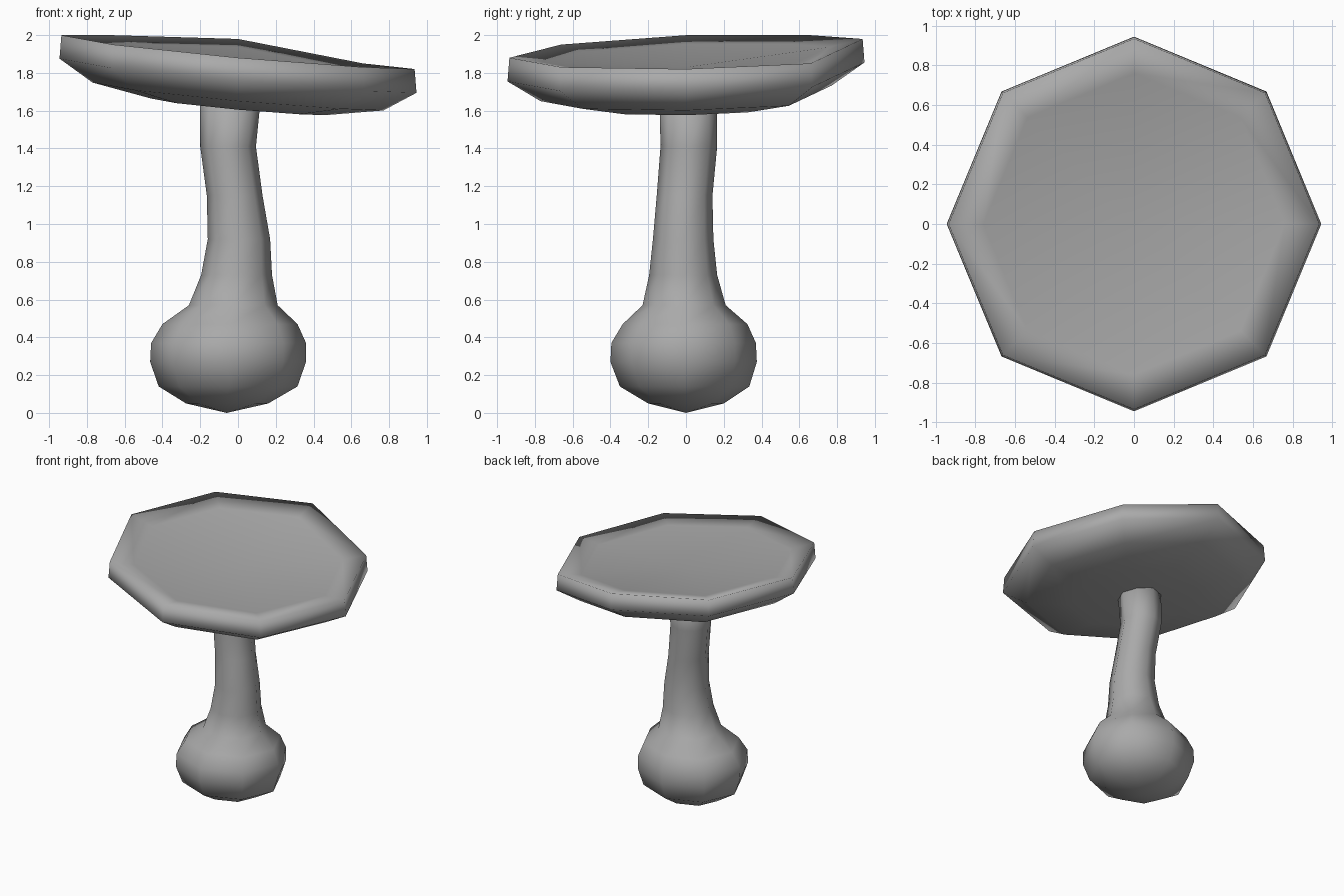
import bpy, bmesh
from math import cos, sin, tau

cube = bpy.data.objects.get("Cube")
if cube:
    bpy.data.objects.remove(cube)

SIDES = 8

mat = bpy.data.materials.new("mushroom grey")
mat.use_nodes = True
GREY = (0.4, 0.4, 0.4, 1)
mat.diffuse_color = GREY
mat.node_tree.nodes["Principled BSDF"].inputs["Base Color"].default_value = GREY


def loft(name, rings, start, end):
    """Skin eight-sided rings, closing both ends with a fan to a point."""
    bm = bmesh.new()
    loops = [[bm.verts.new(p) for p in ring] for ring in rings]
    for a, b in zip(loops, loops[1:]):
        for i in range(SIDES):
            j = (i + 1) % SIDES
            bm.faces.new((a[i], a[j], b[j], b[i]))
    for loop, tip in ((loops[0], start), (loops[-1], end)):
        v = bm.verts.new(tip)
        for i in range(SIDES):
            bm.faces.new((loop[i], loop[(i + 1) % SIDES], v))
    bmesh.ops.recalc_face_normals(bm, faces=bm.faces)
    mesh = bpy.data.meshes.new(name)
    bm.to_mesh(mesh)
    bm.free()
    mesh.materials.append(mat)
    for f in mesh.polygons:
        f.use_smooth = True
    obj = bpy.data.objects.new(name, mesh)
    bpy.context.collection.objects.link(obj)
    return obj


# Stem and bulb: z, left and right x, front and back y
stem_sections = [
    (0.05, -0.275, 0.16, -0.20, 0.20),
    (0.14, -0.42, 0.315, -0.35, 0.335),
    (0.27, -0.465, 0.36, -0.40, 0.375),
    (0.37, -0.46, 0.36, -0.395, 0.37),
    (0.47, -0.40, 0.315, -0.335, 0.325),
    (0.57, -0.26, 0.21, -0.23, 0.21),
    (0.73, -0.195, 0.18, -0.195, 0.165),
    (0.92, -0.16, 0.17, -0.175, 0.145),
    (1.15, -0.165, 0.13, -0.155, 0.14),
    (1.41, -0.20, 0.095, -0.135, 0.165),
    (1.66, -0.20, 0.12, -0.14, 0.165),
]


def stem_ring(z, x0, x1, y0, y1):
    return [((x0 + x1) / 2 + (x1 - x0) / 2 * cos(tau * i / SIDES),
             (y0 + y1) / 2 + (y1 - y0) / 2 * sin(tau * i / SIDES), z)
            for i in range(SIDES)]


loft("stem", [stem_ring(*s) for s in stem_sections],
     (-0.06, 0, 0), (-0.04, 0, 1.68))

# Cap: shallow tilted dish, rim height offsets around the octagon
tilt = [-0.09, -0.06, 0.07, 0.09, 0.09, 0.04, -0.03, -0.08]
cap_profile = [(0.46, 1.62), (0.77, 1.675), (0.945, 1.785),
               (0.935, 1.91), (0.76, 1.88)]


def cap_ring(r, z):
    return [(r * cos(tau * i / SIDES), r * sin(tau * i / SIDES),
             z + tilt[i] * r / 0.94) for i in range(SIDES)]


loft("cap", [cap_ring(*p) for p in cap_profile], (-0.04, 0, 1.63), (0, 0, 1.83))
